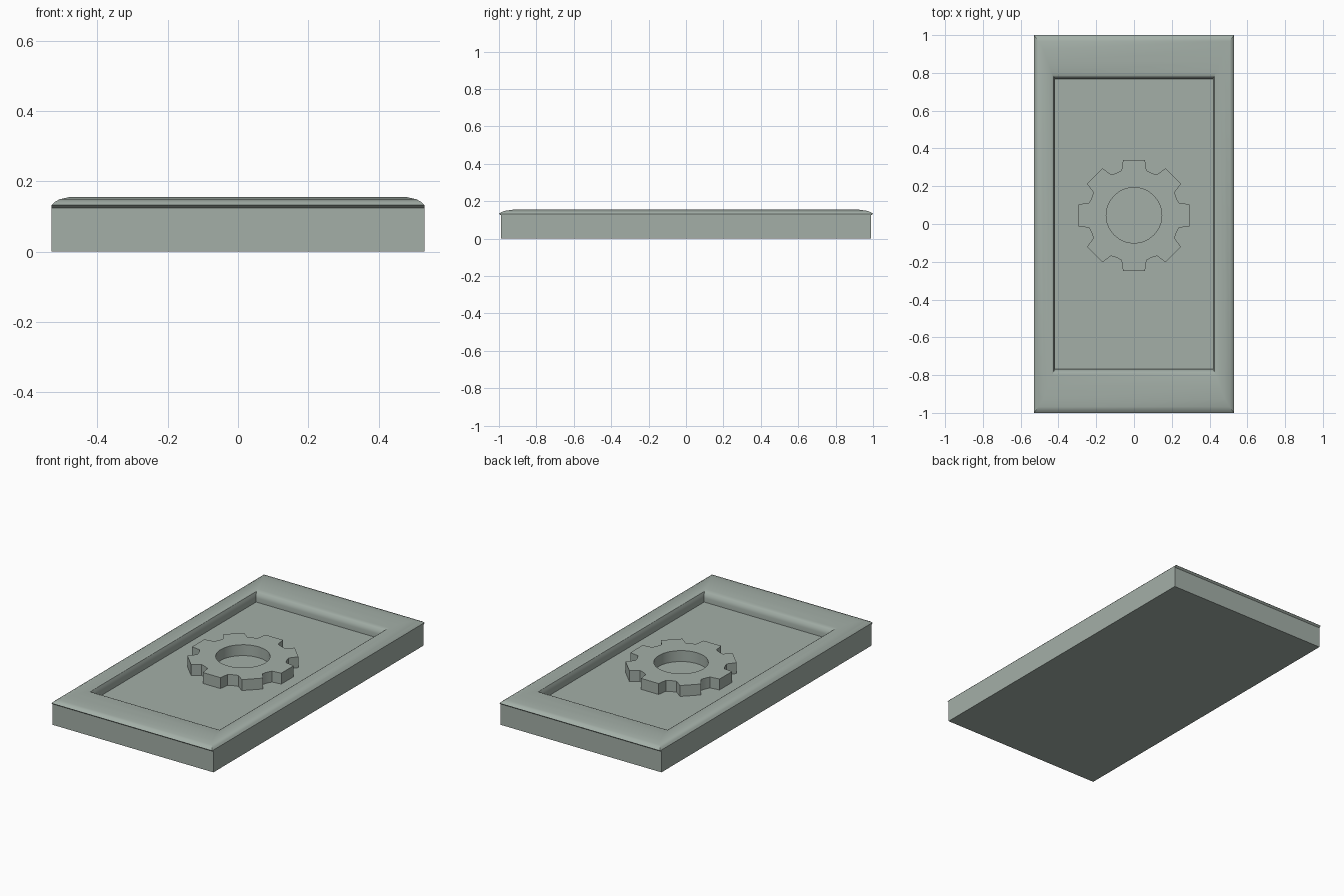
import bpy, bmesh, math

if "Cube" in bpy.data.objects:
    bpy.data.objects.remove(bpy.data.objects["Cube"])

stone = bpy.data.materials.new("grey_green")
stone.diffuse_color = (0.37, 0.43, 0.39, 1)
stone.use_nodes = True
stone.node_tree.nodes["Principled BSDF"].inputs["Base Color"].default_value = stone.diffuse_color


def finish(bm, name):
    bmesh.ops.recalc_face_normals(bm, faces=bm.faces)
    me = bpy.data.meshes.new(name)
    bm.to_mesh(me)
    bm.free()
    ob = bpy.data.objects.new(name, me)
    bpy.context.collection.objects.link(ob)
    me.materials.append(stone)
    bpy.ops.object.select_all(action='DESELECT')
    bpy.context.view_layer.objects.active = ob
    ob.select_set(True)
    bpy.ops.object.shade_smooth_by_angle(angle=math.radians(30))
    return ob


def bridge(bm, a, b):
    n = len(a)
    for i in range(n):
        bm.faces.new((a[i], a[(i + 1) % n], b[(i + 1) % n], b[i]))


# Slab: stacked rectangles (half x, half y, z) forming base, rounded rim, recess
profile = [(0.53, 0.988, 0), (0.53, 0.988, 0.124), (0.53, 1.0, 0.133),
           (0.522, 0.99, 0.141), (0.507, 0.968, 0.149), (0.48, 0.925, 0.155),
           (0.455, 0.86, 0.155), (0.435, 0.80, 0.152), (0.426, 0.782, 0.146),
           (0.421, 0.772, 0.134), (0.418, 0.768, 0.115), (0.418, 0.768, 0.09)]
bm = bmesh.new()
rings = [[bm.verts.new((sx * hx, sy * hy, z))
          for sx, sy in ((-1, -1), (1, -1), (1, 1), (-1, 1))]
         for hx, hy, z in profile]
for a, b in zip(rings, rings[1:]):
    bridge(bm, a, b)
bm.faces.new(rings[0])
bm.faces.new(rings[-1])
finish(bm, "framed_slab")

# Gear emblem: eight teeth and a round hole, raised from the recess floor
CY, BODY, TIP, HOLE = 0.046, 0.247, 0.294, 0.147
outline = []
for k in range(8):
    c = k * math.pi / 4
    b = math.asin(0.066 / BODY)
    t = math.atan(0.058 / TIP)
    tip_r = math.hypot(0.058, TIP)
    outline += [(BODY, c - b), (tip_r, c - t), (TIP, c), (tip_r, c + t), (BODY, c + b)]
    gap = math.pi / 4 - 2 * b
    outline += [(BODY - 0.004, c + b + gap * f) for f in (0.33, 0.67)]
bm = bmesh.new()


def ring(pts, z):
    return [bm.verts.new((r * math.cos(a), CY + r * math.sin(a), z)) for r, a in pts]


hole = [(HOLE, a) for r, a in outline]
loops = [ring(outline, 0.085), ring(outline, 0.155), ring(hole, 0.155), ring(hole, 0.085)]
for i in range(4):
    bridge(bm, loops[i], loops[(i + 1) % 4])
finish(bm, "gear_emblem")
